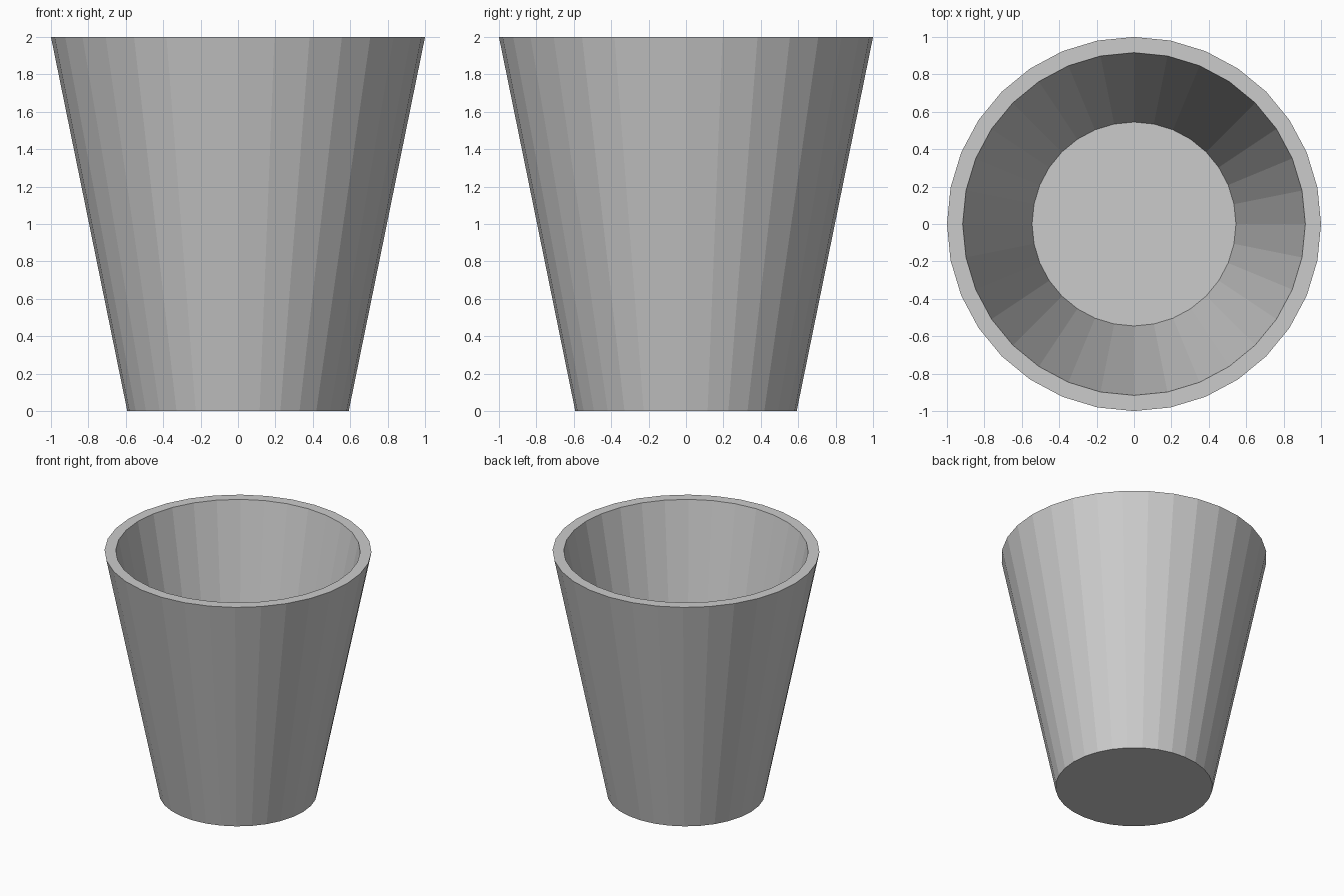
import bpy, bmesh
from math import cos, sin, tau

if "Cube" in bpy.data.objects:
    bpy.data.objects.remove(bpy.data.objects["Cube"])

SIDES = 32
# (radius, height) from the outer base, over the rim, to the inner floor
PROFILE = [(0.592, 0.0), (1.0, 2.0), (0.916, 2.0), (0.545, 0.18)]

bm = bmesh.new()
rings = [[bm.verts.new((r * cos(tau * i / SIDES), r * sin(tau * i / SIDES), z))
          for i in range(SIDES)] for r, z in PROFILE]

# Outer wall, rim and inner wall
for low, high in zip(rings, rings[1:]):
    for i in range(SIDES):
        j = (i + 1) % SIDES
        bm.faces.new((low[i], low[j], high[j], high[i]))

# Underside and inner floor
bm.faces.new(rings[0][::-1])
bm.faces.new(rings[-1])
bmesh.ops.recalc_face_normals(bm, faces=bm.faces[:])

mesh = bpy.data.meshes.new("tapered_cup")
bm.to_mesh(mesh)
bm.free()
cup = bpy.data.objects.new("tapered_cup", mesh)
bpy.context.collection.objects.link(cup)
